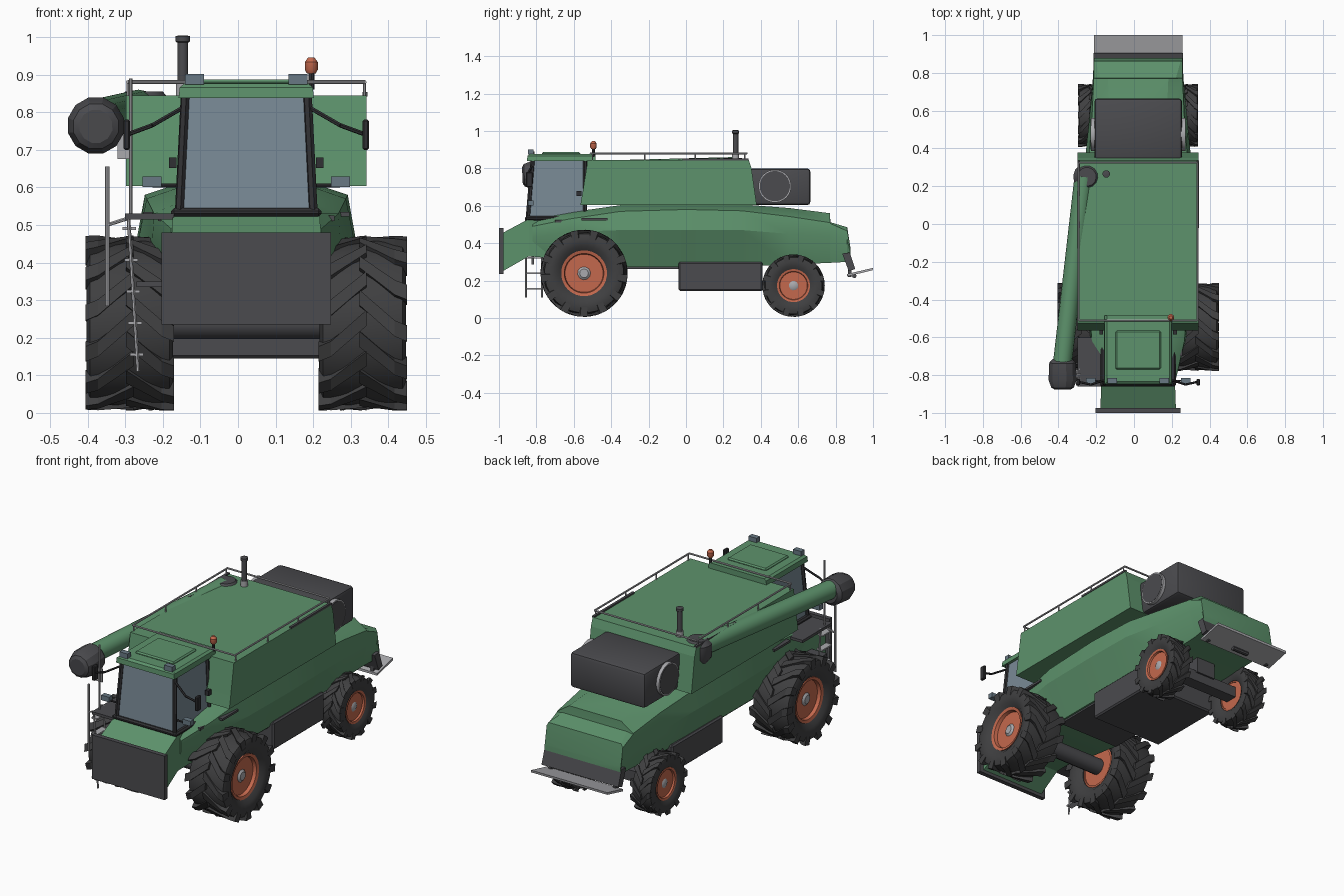
import bpy, bmesh
from math import sin, cos, pi, radians
from mathutils import Vector

cube = bpy.data.objects.get("Cube")
if cube:
    bpy.data.objects.remove(cube, do_unlink=True)

CX = 0.022  # vehicle centreline


def material(name, rgb):
    m = bpy.data.materials.new(name)
    m.use_nodes = True
    m.diffuse_color = (*rgb, 1)
    bsdf = next(n for n in m.node_tree.nodes if n.type == 'BSDF_PRINCIPLED')
    bsdf.inputs["Base Color"].default_value = (*rgb, 1)
    bsdf.inputs["Roughness"].default_value = 0.6
    return m


GREEN = material("green paint", (0.11, 0.29, 0.15))
DARK = material("dark grey", (0.07, 0.07, 0.077))
RUBBER = material("tyre rubber", (0.05, 0.05, 0.052))
ORANGE = material("orange rim", (0.55, 0.14, 0.075))
GLASS = material("cab glass", (0.19, 0.25, 0.3))
LAMP = material("lamp grey blue", (0.14, 0.19, 0.23))
STEEL = material("light steel", (0.4, 0.4, 0.42))
BLACK = material("black trim", (0.03, 0.03, 0.033))


def finish(name, bm, mat, smooth=None):
    bmesh.ops.recalc_face_normals(bm, faces=bm.faces)
    me = bpy.data.meshes.new(name)
    bm.to_mesh(me)
    bm.free()
    me.materials.append(mat)
    ob = bpy.data.objects.new(name, me)
    bpy.context.collection.objects.link(ob)
    if smooth:
        bpy.ops.object.select_all(action='DESELECT')
        ob.select_set(True)
        bpy.context.view_layer.objects.active = ob
        bpy.ops.object.shade_smooth_by_angle(angle=radians(smooth))
    return ob


def loft(name, rings, mat, smooth=None, loop=False):
    """Skin a list of equal-length point rings; cap the ends unless looped."""
    bm = bmesh.new()
    vs = [[bm.verts.new(p) for p in ring] for ring in rings]
    n = len(vs[0])
    pairs = list(zip(vs, vs[1:])) + ([(vs[-1], vs[0])] if loop else [])
    for a, b in pairs:
        for i in range(n):
            j = (i + 1) % n
            bm.faces.new((a[i], a[j], b[j], b[i]))
    if not loop:
        bm.faces.new(vs[0])
        bm.faces.new(vs[-1])
    return finish(name, bm, mat, smooth)


def lathe(name, origin, axis, profile, mat, n=24, smooth=35, loop=False):
    """Revolve (radius, distance) points about an axis."""
    o, d = Vector(origin), Vector(axis).normalized()
    u = d.orthogonal().normalized()
    v = d.cross(u)
    rings = [[o + d * t + (u * cos(2 * pi * i / n) + v * sin(2 * pi * i / n)) * r
              for i in range(n)] for r, t in profile]
    return loft(name, rings, mat, smooth, loop)


def rod(name, p, q, r, mat, n=8):
    d = Vector(q) - Vector(p)
    return lathe(name, p, d, [(r, 0), (r, d.length)], mat, n)


def box(name, x, y, z, mat, bevel=0, segments=1):
    bm = bmesh.new()
    bmesh.ops.create_cube(bm, size=1)
    for v in bm.verts:
        v.co = [(a + b) / 2 + c * (b - a) for (a, b), c in zip((x, y, z), v.co)]
    if bevel:
        bmesh.ops.bevel(bm, geom=bm.edges[:], offset=bevel, segments=segments,
                        affect='EDGES', profile=0.5)
    return finish(name, bm, mat, 30 if bevel else None)


def quad(y, w, z0, z1):
    return [(CX - w, y, z0), (CX + w, y, z0), (CX + w, y, z1), (CX - w, y, z1)]


def extrude_side(name, outline, w, mat):
    """Extrude a (y, z) outline across the vehicle."""
    return loft(name, [[(CX + s * w, y, z) for y, z in outline] for s in (-1, 1)], mat)


def wheel(name, side, x, y, r, w, rim, lugs):
    c = (CX + side * x, y, r + 0.006)
    ax = (side, 0, 0)
    half = [(rim, .36), (rim * 1.25, .46), (r * .8, .49), (r * .91, .45), (r * .94, .25)]
    prof = half + [(a, -b) for a, b in reversed(half)]
    lathe(name + "_tyre", c, ax, [(a, b * w) for a, b in prof], RUBBER, 28, 40, True)
    lathe(name + "_rim", c, ax, [(rim, -.34 * w), (rim * .9, -.36 * w), (rim * .82, -.1 * w),
          (rim * .5, -.1 * w), (rim * .5, .2 * w), (rim * .82, .2 * w),
          (rim * .9, .38 * w), (rim * 1.04, .4 * w), (rim * 1.04, .3 * w)], ORANGE, 28)
    lathe(name + "_hub", c, ax, [(rim * .3, .1 * w), (rim * .3, .3 * w), (rim * .2, .34 * w)], STEEL, 10)
    # slanted chevron lugs, staggered left and right
    bm = bmesh.new()
    for k in range(lugs * 2):
        s = 1 if k % 2 else -1
        a = pi * k / lugs
        t = pi / lugs * 0.38
        vs = []
        for f, lag, low in ((-.04, .42, .9), (.36, .06, .9), (.5, 0, .78)):
            for rad in (r * low, r):
                for e in (-t, t):
                    g = a + lag + e
                    vs.append(bm.verts.new((c[0] + s * f * w, c[1] + rad * sin(g), c[2] + rad * cos(g))))
        for b in (0, 4):
            for i, j in ((0, 1), (1, 3), (3, 2), (2, 0)):
                bm.faces.new((vs[b + i], vs[b + j], vs[b + 4 + j], vs[b + 4 + i]))
        for b in (0, 8):
            bm.faces.new([vs[b + i] for i in (0, 1, 3, 2)])
    finish(name + "_treads", bm, RUBBER)


# wheels and axles
for side, tag in ((1, "left"), (-1, "right")):
    wheel("front_wheel_" + tag, side, .31, -.545, .233, .235, .118, 13)
    wheel("rear_wheel_" + tag, side, .255, .575, .167, .125, .085, 12)
rod("front_axle", (CX - .3, -.545, .24), (CX + .3, -.545, .24), .045, DARK, 12)
box("rear_axle", (CX - .24, CX + .24), (.54, .61), (.15, .21), DARK)
box("rear_axle_mount", (CX - .06, CX + .06), (.53, .62), (.2, .32), DARK)

# lower hull: y, then (half width, z) from keel to top
hull = []
for y, *pts in (
        (-.82, (.17, .34), (.2, .43), (.2, .49), (.17, .53)),
        (-.62, (.19, .30), (.25, .46), (.245, .53), (.17, .565)),
        (-.35, (.2, .272), (.285, .47), (.265, .57), (.17, .603)),
        (.0, (.2, .272), (.29, .47), (.27, .58), (.18, .61)),
        (.3, (.2, .275), (.285, .47), (.265, .573), (.17, .607)),
        (.55, (.2, .285), (.26, .45), (.245, .543), (.15, .588)),
        (.77, (.2, .295), (.24, .44), (.235, .51), (.16, .56)),
        (.772, (.2, .295), (.24, .44), (.235, .505), (.2, .512)),
        (.862, (.21, .3), (.235, .42), (.235, .465), (.225, .485)),
        (.88, (.21, .297), (.235, .34), (.235, .36), (.225, .37))):
    hull.append([(CX - w, y, z) for w, z in pts] + [(CX + w, y, z) for w, z in reversed(pts)])
loft("lower_hull", hull, GREEN, 25)
box("belly_box", (CX - .225, CX + .225), (-.04, .41), (.145, .3), DARK, .008)
box("keel_strip", (CX - .19, CX + .19), (-.35, .0), (.262, .285), DARK)
for s in (-1, 1):
    x = CX + s * .255
    box("hull_vent", (x - .02, x + .02), (-.56, -.42), (.522, .534), DARK)
    x = CX + s * .215
    box("hull_front_vent", (x - .02, x + .02), (-.7, -.66), (.51, .525), DARK)

# feeder housing and front plate
loft("feeder_house", [quad(-.98, .2, .25, .455), quad(-.84, .195, .33, .53),
                      quad(-.6, .17, .31, .54)], GREEN)
box("front_plate", (CX - .225, CX + .225), (-1, -.975), (.235, .48), DARK)
box("step_bracket", (-.27, CX - .15), (-.86, -.77), (.335, .35), DARK)

# grain tank with top rails
extrude_side("grain_tank", [(-.565, .603), (-.553, .67), (-.525, .845),
                            (.335, .845), (.35, .8), (.378, .603)], .32, GREEN)
for s in (-1, 1):
    x = CX + s * .315
    rod("tank_side_rail", (x, -.51, .88), (x, .325, .88), .005, STEEL)
    for y in (-.5, -.22, .05, .315):
        rod("rail_post", (x, y, .84), (x, y, .88), .004, STEEL, 6)
    box("tank_lip", (x - .006, x + .008), (-.02, .335), (.842, .853), DARK)
for y in (-.51, .325):
    rod("tank_cross_rail", (CX - .315, y, .88), (CX + .315, y, .88), .005, STEEL)

# engine housing with round side screens
box("engine_housing", (CX - .232, CX + .232), (.34, .665), (.603, .8), DARK, .018, 2)
for s in (-1, 1):
    o, ax = (CX + s * .21, .475, .705), (s, 0, 0)
    lathe("screen_rim", o, ax, [(.088, 0), (.088, .04), (.082, .04)], STEEL, 28)
    lathe("screen_face", o, ax, [(.081, .03), (.081, .0415)], DARK, 28)

# exhaust
lathe("exhaust_pipe", (-.147, .265, .83), (0, 0, 1),
      [(.015, 0), (.015, .155), (.02, .158), (.02, .172), (.012, .174)], DARK, 12)
rod("exhaust_base", (-.147, .265, .84), (-.147, .265, .875), .019, STEEL, 12)

# unloading auger
elbow, tip = Vector((-.265, .25, .81)), Vector((-.378, -.73, .785))
rod("auger_tube", elbow, tip, .05, GREEN, 16)
lathe("auger_elbow", (-.25, .25, .72), (0, 0, 1),
      [(.045, 0), (.072, .04), (.072, .11), (.05, .135)], DARK, 14)
lathe("auger_spout", (-.378, -.715, .77), (0, -1, -.05),
      [(.055, 0), (.073, .02), (.077, .11), (.062, .15), (.045, .16)], DARK, 12, 25)

# cab: floor, glass, pillars, roof
box("cab_floor", (CX - .2, CX + .2), (-.86, -.5), (.522, .545), BLACK, .008)


def cab_corner(s, back, z):
    k = (z - .54) / .3
    return Vector((CX + s * (.178 - .015 * k), -.54 if back else -.845 + .025 * k, z))


loft("cab_glass", [[cab_corner(s, b, z) for s, b in ((-1, 0), (1, 0), (1, 1), (-1, 1))]
                   for z in (.54, .845)], GLASS)
for s in (-1, 1):
    for back in (0, 1):
        rod("cab_pillar", cab_corner(s, back, .54), cab_corner(s, back, .845), .012, BLACK, 6)
loft("cab_roof", [[(CX + a * w, y, z) for a, y in ((-1, y0), (1, y0), (1, -.485), (-1, -.485))]
                  for z, w, y0 in ((.838, .18, -.85), (.866, .177, -.848), (.876, .165, -.835))], GREEN)
box("roof_hatch", (CX - .12, CX + .12), (-.77, -.565), (.87, .887), GREEN, .007)

# lamps, mirrors and small side boxes
for s in (-1, 1):
    for name, x, z in (("roof_lamp", .138, .887), ("side_lamp", .251, .615)):
        x = CX + s * x
        box(name, (x - .025, x + .025), (-.845, -.815), (z - .014, z + .014), LAMP)
    rod("lamp_arm", (CX + s * .17, -.83, .605), (CX + s * .25, -.83, .605), .005, BLACK, 6)
    bend = (CX + s * .25, -.85, .765)
    rod("mirror_arm_inner", (CX + s * .172, -.825, .81), bend, .006, BLACK, 6)
    rod("mirror_arm_outer", bend, (CX + s * .318, -.835, .74), .006, BLACK, 6)
    x = CX + s * .318
    box("mirror", (x - .009, x + .009), (-.855, -.82), (.7, .78), BLACK, .004)
    x = CX + s * .195
    box("cab_side_box", (x - .01, x + .01), (-.585, -.56), (.652, .68), BLACK)

# warning beacon
rod("beacon_stem", (.195, -.495, .86), (.195, -.495, .91), .008, BLACK)
lathe("beacon", (.195, -.495, .903), (0, 0, 1),
      [(.012, 0), (.018, .01), (.018, .03), (.009, .042)], ORANGE, 12)

# access ladder and handrails
for y in (-.855, -.77):
    rod("ladder_rail", (-.292, y, .53), (-.266, y, .11), .005, STEEL, 6)
for i in range(5):
    z = .155 + i * .084
    x = -.266 - (z - .11) * .062
    box("ladder_rung", (x - .018, x + .018), (-.855, -.77), (z - .004, z + .004), STEEL)
box("ladder_platform", (-.3, -.17), (-.86, -.6), (.515, .53), DARK)
rod("handrail_outer", (-.348, -.82, .285), (-.348, -.82, .655), .006, STEEL)
rod("handrail_inner", (-.285, -.815, .52), (-.285, -.815, .89), .005, STEEL)
rod("handrail_link", (-.348, -.82, .5), (-.285, -.815, .52), .005, STEEL, 6)
box("sign_plate", (-.32, -.28), (-.8, -.792), (.675, .75), STEEL)

# rear flap and tail board
extrude_side("rear_flap", [(.835, .345), (.875, .35), (.905, .262), (.87, .25)], .237, DARK)
extrude_side("tail_board", [(.86, .222), (.998, .255), (1.0, .268), (.86, .235)], .235, STEEL)
rod("tail_hinge", (CX - .05, .9, .225), (CX + .05, .9, .225), .012, DARK)
for s in (-1, 1):
    x = CX + s * .2
    box("tail_bracket", (x - .008, x + .008), (.865, .885), (.22, .3), DARK)
